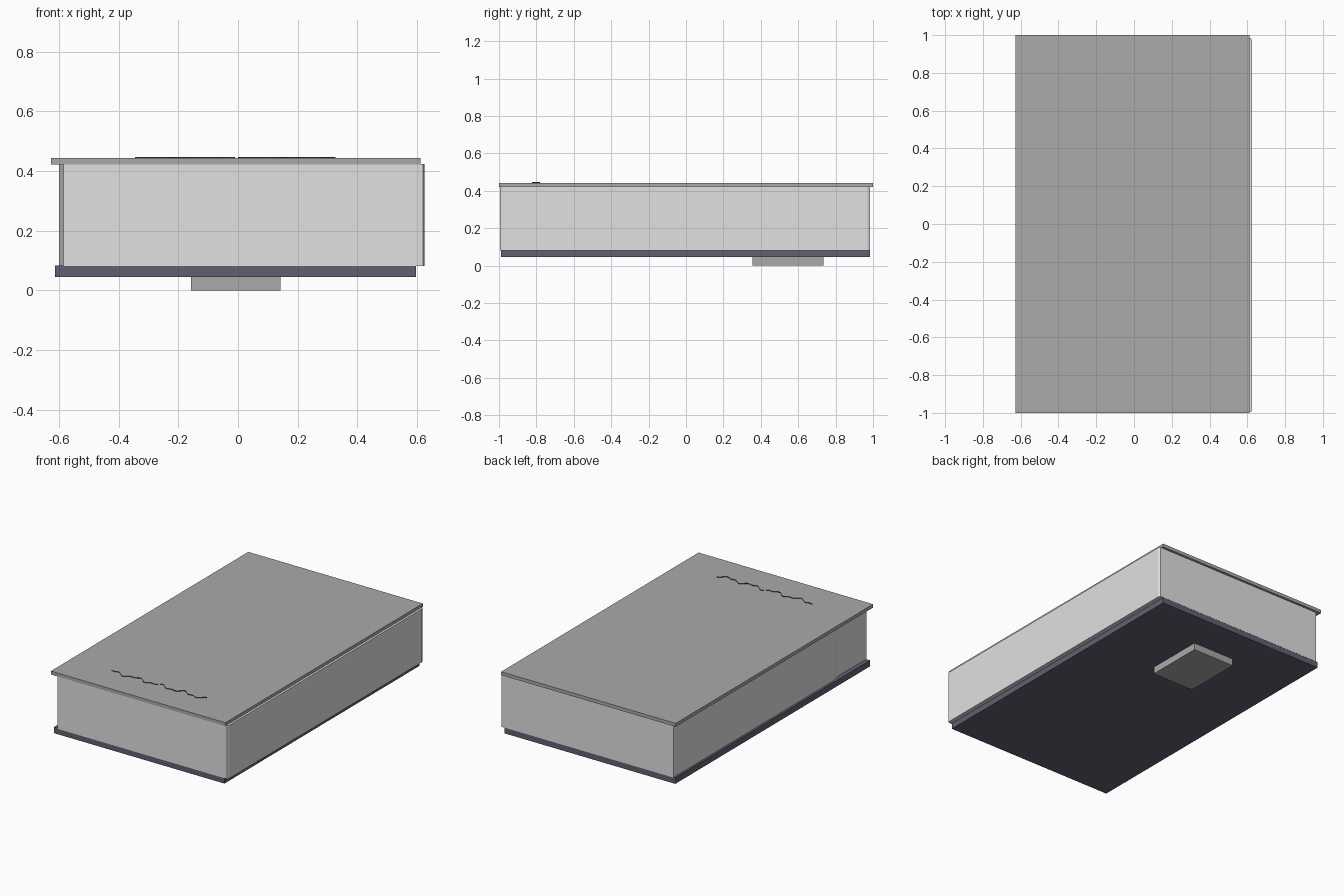
import bpy, bmesh, math

if "Cube" in bpy.data.objects:
    bpy.data.objects.remove(bpy.data.objects["Cube"])


def material(name, rgb):
    m = bpy.data.materials.new(name)
    m.diffuse_color = (*rgb, 1)
    m.use_nodes = True
    m.node_tree.nodes["Principled BSDF"].inputs["Base Color"].default_value = m.diffuse_color
    return m


LIGHT = material("light grey", (0.75, 0.75, 0.75))
GREY = material("mid grey", (0.40, 0.40, 0.40))
NAVY = material("dark slate", (0.114, 0.119, 0.165))
DARK = material("charcoal", (0.05, 0.05, 0.05))


def make(name, bm, mat):
    me = bpy.data.meshes.new(name)
    bm.to_mesh(me)
    bm.free()
    me.materials.append(mat)
    ob = bpy.data.objects.new(name, me)
    bpy.context.collection.objects.link(ob)
    return ob


def prism(name, outline, z0, z1, mat):
    """Extrude a flat outline from z0 up to z1."""
    bm = bmesh.new()
    face = bm.faces.new([bm.verts.new((x, y, z0)) for x, y in outline])
    new = bmesh.ops.extrude_face_region(bm, geom=[face])["geom"]
    for v in new:
        if isinstance(v, bmesh.types.BMVert):
            v.co.z = z1
    bmesh.ops.recalc_face_normals(bm, faces=bm.faces)
    return make(name, bm, mat)


def rect(x0, x1, y0, y1):
    return [(x0, y0), (x1, y0), (x1, y1), (x0, y1)]


# Flat slabs: lid, base and the small block underneath
prism("lid", rect(-0.627, 0.611, -1.0, 1.0), 0.421, 0.443, GREY)
prism("base", rect(-0.613, 0.597, -0.99, 0.984), 0.045, 0.083, NAVY)
prism("foot_block", rect(-0.157, 0.143, 0.355, 0.735), 0.0, 0.045, GREY)

# Main body, with a slight step in the left wall and a clipped back corner
prism("body", [(-0.585, -0.995), (0.62, -0.995), (0.625, -0.985),
               (0.625, 0.97), (0.618, 0.985), (-0.6, 0.985),
               (-0.6, -0.64), (-0.585, -0.71)], 0.082, 0.423, LIGHT)


# Wavy decorative stroke standing on the lid as a thin upright ribbon
def wave_y(x):
    return -0.802 + 0.013 * math.sin(38 * x + 1.2) + 0.008 * math.sin(83 * x)


for side, (xa, xb) in {"left": (-0.345, -0.01), "right": (0.0, 0.327)}.items():
    bm = bmesh.new()
    n = 36
    pairs = []
    for i in range(n + 1):
        x = xa + (xb - xa) * i / n
        pairs.append([bm.verts.new((x, wave_y(x), z)) for z in (0.443, 0.447)])
    for (a, b), (c, d) in zip(pairs, pairs[1:]):
        bm.faces.new((a, c, d, b))
    make("wavy_line_" + side, bm, DARK)
